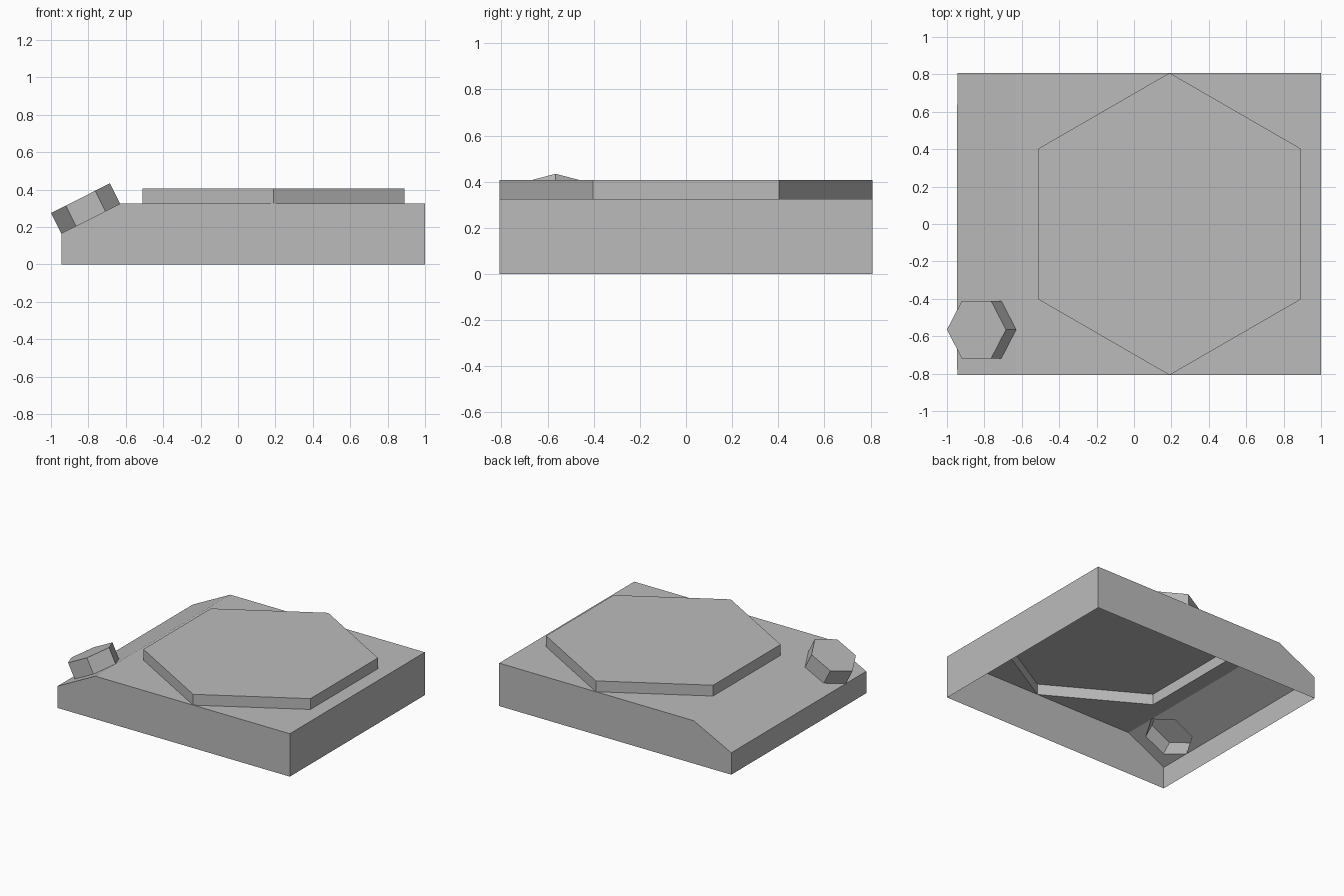
import bpy
import math
from mathutils import Vector

if "Cube" in bpy.data.objects:
    bpy.data.objects.remove(bpy.data.objects["Cube"], do_unlink=True)

grey = bpy.data.materials.new("plain grey")
grey.use_nodes = True
colour = (0.5, 0.5, 0.5, 1)
grey.diffuse_color = colour
grey.node_tree.nodes["Principled BSDF"].inputs["Base Color"].default_value = colour


def make_object(name, faces):
    """Build a flat-shaded mesh from faces given as lists of points."""
    points, indices = [], []
    for face in faces:
        row = []
        for p in face:
            p = Vector(p)
            match = [i for i, q in enumerate(points) if (p - q).length < 1e-5]
            if not match:
                points.append(p)
            row.append(match[0] if match else len(points) - 1)
        indices.append(row)
    mesh = bpy.data.meshes.new(name)
    mesh.from_pydata(points, [], indices)
    mesh.materials.append(grey)
    obj = bpy.data.objects.new(name, mesh)
    bpy.context.collection.objects.link(obj)
    return obj


def hexagon(centre, along, radius, start):
    """Counter-clockwise hexagon in the plane of 'along' and y."""
    angles = [math.radians(start + 60 * i) for i in range(6)]
    return [centre + along * radius * math.cos(a) + Vector((0, radius * math.sin(a), 0))
            for a in angles]


def raised_cap(name, ring, offset):
    """Hollow hexagonal cap standing on a ring, open underneath."""
    top = [p + offset for p in ring]
    sides = [[ring[i - 1], ring[i], top[i], top[i - 1]] for i in range(6)]
    return make_object(name, [top] + sides)


half_depth = 0.808
left, crease, right = -0.945, -0.63, 1.0
low, high = 0.166, 0.325


def both(x, z):
    return Vector((x, -half_depth, z)), Vector((x, half_depth, z))


# Corner points, front and back
base_l_f, base_l_b = both(left, 0)
base_r_f, base_r_b = both(right, 0)
low_f, low_b = both(left, low)
crease_f, crease_b = both(crease, high)
top_f, top_b = both(right, high)

# Hexagonal openings in the top and in the slope
p = hexagon(Vector((0.19, 0, high)), Vector((1, 0, 0)), half_depth, 90)
slope = crease_f - low_f
middle = (crease_f + low_f) / 2
middle.y = -0.565
q = hexagon(middle, slope.normalized(), slope.length / 2, 0)

# Body open underneath: walls, then the top and slope around the openings
make_object("body_shell", [
    [base_l_f, base_r_f, top_f, crease_f, low_f],
    [base_r_b, base_l_b, low_b, crease_b, top_b],
    [base_l_b, base_l_f, low_f, low_b],
    [base_r_f, base_r_b, top_b, top_f],
    [crease_f, p[3], p[2], p[1], p[0], crease_b],
    [p[3], top_f, top_b, p[0], p[5], p[4]],
    [low_f, crease_f, q[0], q[5], q[4], q[3]],
    [q[3], q[2], q[1], q[0], crease_b, low_b],
])

# Wide platform and small tilted knob
raised_cap("hex_platform", p, Vector((0, 0, 0.082)))
normal = slope.normalized().cross(Vector((0, 1, 0)))
raised_cap("tilted_knob", q, normal * 0.122)
